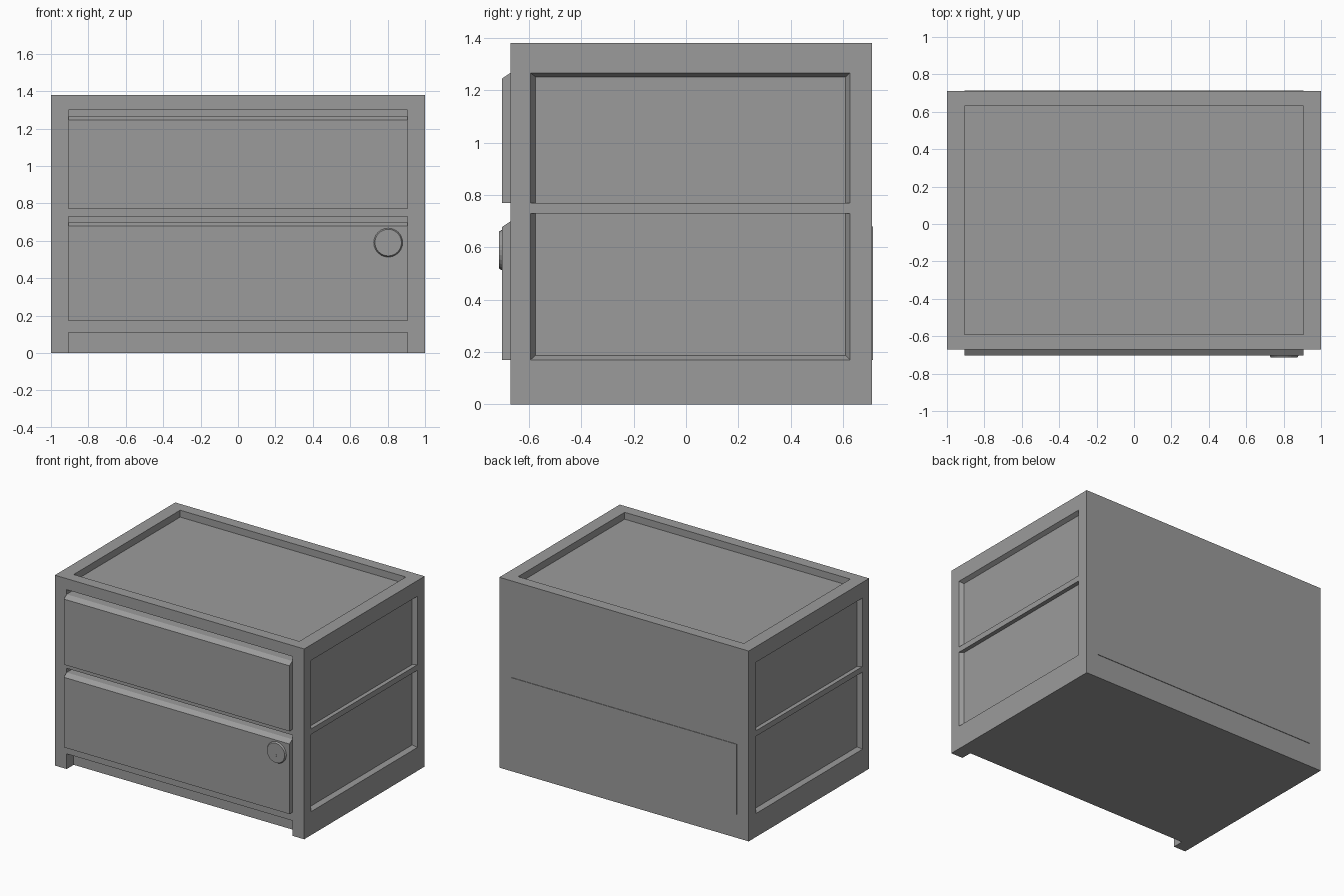
import bpy, bmesh, math
from mathutils import Matrix

if "Cube" in bpy.data.objects:
    bpy.data.objects.remove(bpy.data.objects["Cube"], do_unlink=True)

GREY = (0.33, 0.33, 0.33, 1)
grey = bpy.data.materials.new("cabinet grey")
grey.use_nodes = True
grey.diffuse_color = GREY
grey.node_tree.nodes["Principled BSDF"].inputs["Base Color"].default_value = GREY

FRONT, BACK, HEIGHT = -0.67, 0.71, 1.38
INNER, RECESS = 0.905, -0.59


def finish(name, bm):
    bmesh.ops.recalc_face_normals(bm, faces=bm.faces)
    mesh = bpy.data.meshes.new(name)
    bm.to_mesh(mesh)
    bm.free()
    mesh.materials.append(grey)
    ob = bpy.data.objects.new(name, mesh)
    bpy.context.collection.objects.link(ob)
    return ob


def loft(name, loop_a, loop_b):
    """Closed solid between two matching loops of points."""
    bm = bmesh.new()
    a = [bm.verts.new(p) for p in loop_a]
    b = [bm.verts.new(p) for p in loop_b]
    bm.faces.new(a)
    bm.faces.new(b[::-1])
    n = len(a)
    for i in range(n):
        j = (i + 1) % n
        bm.faces.new((a[i], b[i], b[j], a[j]))
    return finish(name, bm)


def extrude_x(name, profile, x0, x1):
    return loft(name, [(x0, y, z) for y, z in profile],
                [(x1, y, z) for y, z in profile])


def box(name, x0, x1, y0, y1, z0, z1):
    return extrude_x(name, [(y0, z0), (y1, z0), (y1, z1), (y0, z1)], x0, x1)


def side_recess(side, z0, z1, slope_low, slope_high):
    """Panel cutter with sloped ends and an optional sloped top or bottom."""
    def loop(x, y0, y1, za, zb):
        return [(side * x, y, z) for y, z in
                ((y0, za), (y1, za), (y1, zb), (y0, zb))]
    return loft("panel_cutter", loop(1.001, -0.595, 0.627, z0, z1),
                loop(0.97, -0.575, 0.61, z0 + slope_low, z1 - slope_high))


# Cabinet body with its recesses cut out
body = box("cabinet_body", -1, 1, FRONT, BACK, 0, HEIGHT)
cutters = [
    box("tray_cutter", -INNER, INNER, RECESS, 0.63, 1.33, 1.5),
    box("upper_opening_cutter", -INNER, INNER, -0.8, RECESS, 0.77, 1.30),
    box("lower_opening_cutter", -INNER, INNER, -0.8, RECESS, 0.17, 0.73),
    box("kick_cutter", -INNER, INNER, -0.8, RECESS, -0.1, 0.11),
]
for side in (-1, 1):
    cutters.append(side_recess(side, 0.77, 1.267, 0, 0.015))
    cutters.append(side_recess(side, 0.17, 0.73, 0.017, 0))
for cutter in cutters:
    cutter.hide_render = True
    mod = body.modifiers.new("cut", "BOOLEAN")
    mod.operation = "DIFFERENCE"
    mod.solver = "EXACT"
    mod.object = cutter
graph = bpy.context.evaluated_depsgraph_get()
cut_mesh = bpy.data.meshes.new_from_object(body.evaluated_get(graph))
body.modifiers.clear()
body.data = cut_mesh
for cutter in cutters:
    bpy.data.objects.remove(cutter, do_unlink=True)

# Drawer fronts with a sloped finger edge on top
for name, low, high in (("upper_drawer", 0.77, 1.267), ("lower_drawer", 0.17, 0.70)):
    extrude_x(name, [(-0.703, low), (-0.703, high - 0.022), (FRONT, high),
                     (RECESS, high), (RECESS, low)], -INNER, INNER)

# Back end of the lower drawer, just proud of the cabinet
box("lower_drawer_back", -INNER, INNER, BACK - 0.002, 0.714, 0.17, 0.68)

# Round lock with a chamfered rim
LOCK_X, LOCK_Z = 0.803, 0.59


def ring(radius, y, sides=24):
    return [(LOCK_X + radius * math.cos(math.tau * i / sides), y,
             LOCK_Z + radius * math.sin(math.tau * i / sides)) for i in range(sides)]


loft("lock", ring(0.078, -0.702), ring(0.071, -0.714))

# Keyhole: narrow slit widening at the foot
keyhole = [(-0.003, 0.03), (0.003, 0.03), (0.003, -0.01), (0.007, -0.015),
           (0, -0.032), (-0.007, -0.015), (-0.003, -0.01)]
loft("keyhole", [(LOCK_X + x, -0.7135, LOCK_Z + z) for x, z in keyhole],
     [(LOCK_X + x, -0.715, LOCK_Z + z) for x, z in keyhole])
